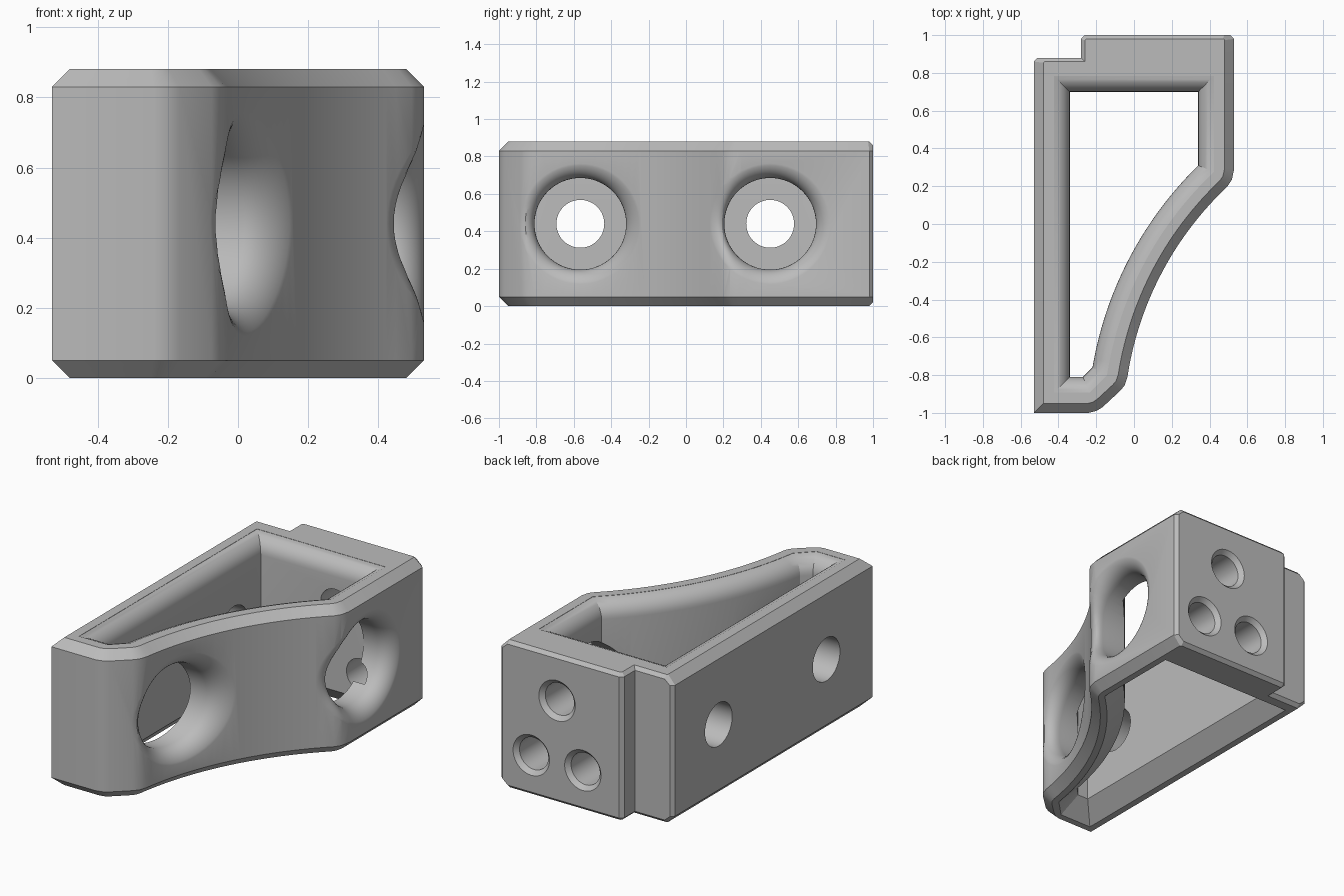
import bpy, bmesh, math
from mathutils import Vector

cube = bpy.data.objects.get("Cube")
if cube:
    bpy.data.objects.remove(cube, do_unlink=True)

HEIGHT, CHAMFER, BACK_CHAMFER, ROUND = 0.88, 0.05, 0.02, 0.1

grey = bpy.data.materials.new("plain_grey")
grey.use_nodes = True
COLOUR = (0.5, 0.5, 0.5, 1)
grey.diffuse_color = COLOUR
grey.node_tree.nodes["Principled BSDF"].inputs["Base Color"].default_value = COLOUR


def arc(a, b, half_angle, steps):
    """Points from a to b, bulging to the left of the chord."""
    a, b = Vector(a), Vector(b)
    chord = b - a
    radius = chord.length / 2 / math.sin(half_angle)
    left = Vector((-chord.y, chord.x)).normalized()
    centre = (a + b) / 2 - left * radius * math.cos(half_angle)
    along = chord.normalized()
    turns = [half_angle * (2 * i / steps - 1) for i in range(steps + 1)]
    return [centre + radius * (along * math.sin(t) + left * math.cos(t)) for t in turns]


def inset(points, distance):
    """Move each edge of a counter-clockwise outline inward by distance(midpoint)."""
    edges = []
    for i, p in enumerate(points):
        q = points[(i + 1) % len(points)]
        d = (q - p).normalized()
        normal = Vector((-d.y, d.x))
        edges.append((normal, normal.dot(p) + distance((p + q) / 2)))
    result = []
    for i, p in enumerate(points):
        (n, c), (m, e) = edges[i - 1], edges[i]
        det = n.x * m.y - n.y * m.x
        if abs(det) < 1e-4:
            result.append(p + m * (e - m.dot(p)))
        else:
            result.append(Vector(((c * m.y - e * n.y) / det, (n.x * e - m.x * c) / det)))
    return result


def loft(name, rings):
    """Closed solid skinned through rings of equal length."""
    bm = bmesh.new()
    loops = [[bm.verts.new(p) for p in ring] for ring in rings]
    n = len(loops[0])
    for low, high in zip(loops, loops[1:]):
        for i in range(n):
            j = (i + 1) % n
            bm.faces.new((low[i], low[j], high[j], high[i]))
    bm.faces.new(loops[0][::-1])
    bm.faces.new(loops[-1])
    bmesh.ops.recalc_face_normals(bm, faces=bm.faces)
    mesh = bpy.data.meshes.new(name)
    bm.to_mesh(mesh)
    bm.free()
    mesh.materials.append(grey)
    obj = bpy.data.objects.new(name, mesh)
    bpy.context.collection.objects.link(obj)
    return obj


def cut(body, cutter):
    cutter.hide_render = True
    mod = body.modifiers.new("cut", 'BOOLEAN')
    mod.operation, mod.solver, mod.object = 'DIFFERENCE', 'EXACT', cutter
    bpy.context.view_layer.objects.active = body
    bpy.ops.object.modifier_apply(modifier=mod.name)
    bpy.data.objects.remove(cutter, do_unlink=True)


# Outer outline: front nose, concave side, straight side, stepped back
side = [Vector(p) for p in ((-0.24, -1), (-0.2, -0.99), (-0.167, -0.97),
                            (-0.075, -0.885), (-0.05, -0.855))]
side += arc((-0.035, -0.81), (0.45, 0.155), math.radians(18), 28)
side += [Vector(p) for p in ((0.495, 0.2), (0.518, 0.235), (0.53, 0.29), (0.53, 0.98))]
outline = [Vector((-0.53, -1))] + side + [Vector(p) for p in (
    (0.51, 1), (-0.26, 1), (-0.28, 0.98), (-0.28, 0.88), (-0.51, 0.88), (-0.53, 0.86))]


def outer_ring(z):
    edge = min(z, HEIGHT - z)
    main, back = max(0, CHAMFER - edge), max(0, BACK_CHAMFER - edge)

    def distance(mid):
        if mid.y < 0.865:
            return main
        return main * 0.8 if abs(mid.x) > 0.5 else back
    return [(p.x, p.y, z) for p in inset(outline, distance)]


body = loft("bracket_body", [outer_ring(z) for z in (
    0, BACK_CHAMFER, CHAMFER, HEIGHT - CHAMFER, HEIGHT - BACK_CHAMFER, HEIGHT)])

# Inner opening: chamfered below, rounded rim above
opening = [Vector(p) for p in ((-0.34, -0.81), (-0.27, -0.81))]
opening += arc((-0.22, -0.76), (0.34, 0.31), math.radians(18), 28)
opening += [Vector(p) for p in ((0.34, 0.7), (-0.34, 0.7))]
levels = [(-0.02, ROUND + 0.02), (ROUND, 0)]
for i in range(9):
    t = math.radians(10 * i)
    levels.append((HEIGHT - ROUND + ROUND * math.sin(t), ROUND * (1 - math.cos(t))))
levels.append((HEIGHT + 0.05, levels[-1][1]))
cut(body, loft("opening_cutter", [
    [(p.x, p.y, z) for p in inset(opening, lambda mid: -grow)] for z, grow in levels]))


def side_x(y):
    """Outer side surface position at y."""
    for p, q in zip(side, side[1:]):
        if p.y <= y <= q.y:
            return p.x + (q.x - p.x) * (y - p.y) / (q.y - p.y)
    return side[-1].x


def circle(radius, place, steps=48):
    angles = [2 * math.pi * i / steps for i in range(steps)]
    return [place(radius * math.cos(a), radius * math.sin(a)) for a in angles]


# Side holes: large flared ones on the curved wall, plain ones opposite
MID = HEIGHT / 2
for y0, inner_x in ((-0.565, -0.3), (0.45, 0)):
    rings = [circle(0.245, lambda u, v: (inner_x, y0 + u, MID + v), 64)]
    for i in range(9):
        t = math.radians(10 * i)
        depth = ROUND * (1 - math.sin(t)) - 0.003
        rings.append(circle(0.245 + ROUND * (1 - math.cos(t)), lambda u, v: (
            side_x(y0 + u) - depth, y0 + u, MID + v), 64))
    rings.append([(0.8, y, z) for x, y, z in rings[-1]])
    cut(body, loft("flared_hole_cutter", rings))
    cut(body, loft("plain_hole_cutter", [
        circle(0.128, lambda u, v: (x, y0 + u, MID + v)) for x in (-0.7, -0.25)]))

# Three countersunk holes through the back wall
for x0, z0 in ((0.15, 0.61), (0.32, 0.24), (-0.02, 0.24)):
    cut(body, loft("back_hole_cutter", [
        circle(r, lambda u, v: (x0 + u, y, z0 + v))
        for y, r in ((0.6, 0.095), (0.975, 0.095), (1.025, 0.145))]))

# Smooth rounds, crisp edges
bpy.ops.object.select_all(action='DESELECT')
body.select_set(True)
bpy.context.view_layer.objects.active = body
bpy.ops.object.shade_smooth_by_angle(angle=math.radians(25))
